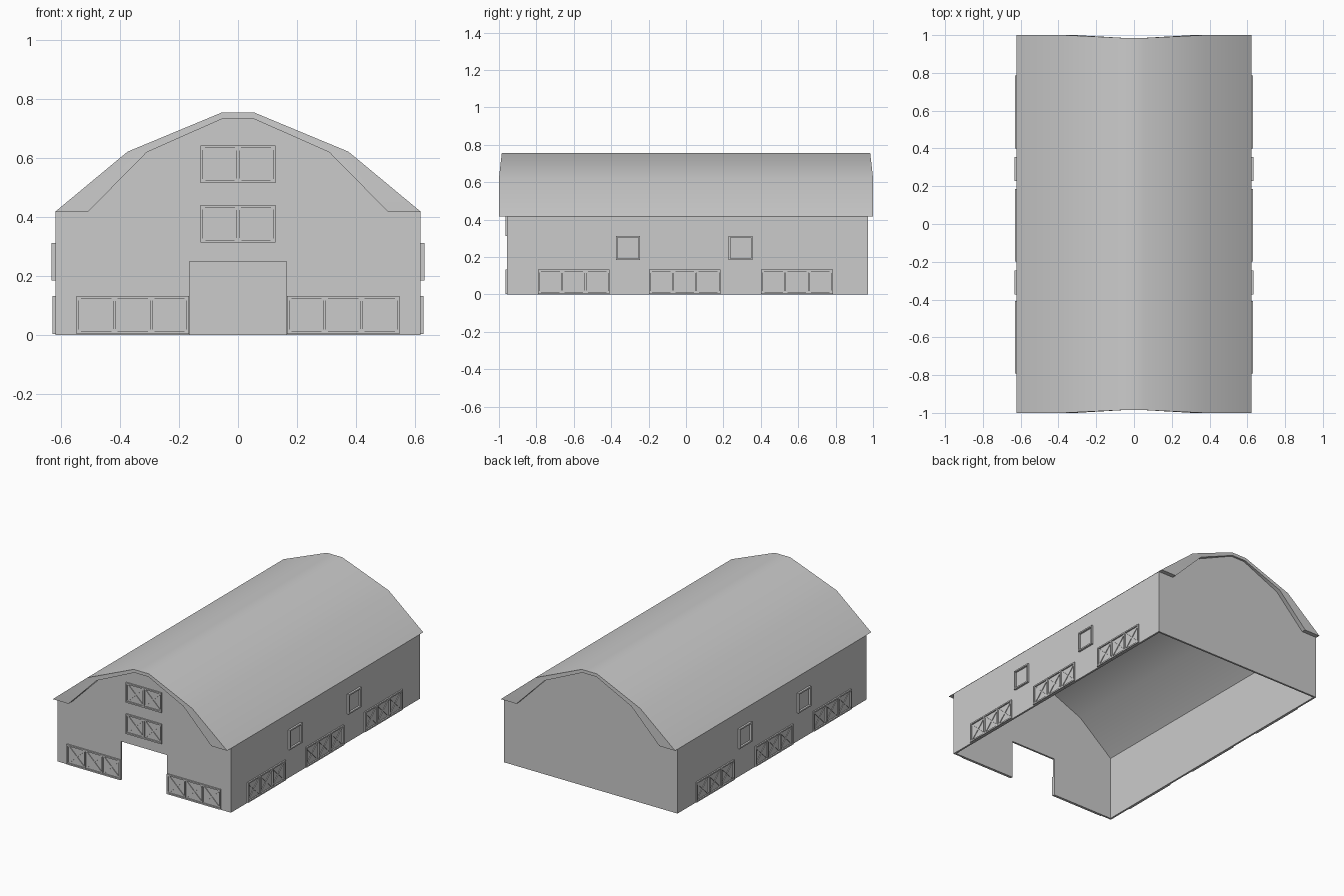
import bpy, bmesh, math

if "Cube" in bpy.data.objects:
    bpy.data.objects.remove(bpy.data.objects["Cube"])

def finish(bm, name):
    bmesh.ops.recalc_face_normals(bm, faces=bm.faces[:])
    me = bpy.data.meshes.new(name)
    bm.to_mesh(me)
    bm.free()
    ob = bpy.data.objects.new(name, me)
    bpy.context.collection.objects.link(ob)
    return ob

def prism(bm, pts, d0, d1, place):
    """Extrude a 2D outline from depth d0 to d1; place maps (u, v, d) to 3D."""
    a = [bm.verts.new(place(u, v, d0)) for u, v in pts]
    b = [bm.verts.new(place(u, v, d1)) for u, v in pts]
    bm.faces.new(a)
    bm.faces.new(b[::-1])
    for i in range(len(pts)):
        j = (i + 1) % len(pts)
        bm.faces.new((a[i], a[j], b[j], b[i]))

def rect(u0, u1, v0, v1):
    return [(u0, v0), (u1, v0), (u1, v1), (u0, v1)]

def mirrored(half):
    return [(-x, z) for x, z in half] + [(x, z) for x, z in reversed(half)]

FRONT, BACK, SIDE = -0.957, 0.972, 0.62
outer = mirrored([(0.622, 0.417), (0.375, 0.622), (0.055, 0.755)])
inner = mirrored([(0.608, 0.417), (0.37, 0.612), (0.054, 0.744)])
rim = mirrored([(0.51, 0.417), (0.31, 0.62), (0.05, 0.735)])

# Roof: one shell lofted around its thickness, with a deep rim at each end
def end_y(z, s):
    return s * (0.985 if z > 0.7 else 1.0)

stations = [
    [(x, end_y(z, -1), z) for x, z in outer],
    [(x, end_y(z, -1), z) for x, z in rim],
    [(x, FRONT + 0.006, z) for x, z in rim],
    [(x, FRONT + 0.006, z) for x, z in inner],
    [(x, BACK - 0.006, z) for x, z in inner],
    [(x, BACK - 0.006, z) for x, z in rim],
    [(x, end_y(z, 1), z) for x, z in rim],
    [(x, end_y(z, 1), z) for x, z in outer],
]
bm = bmesh.new()
rows = [[bm.verts.new(p) for p in s] for s in stations]
n = len(rows)
for i in range(n):
    a, b = rows[i], rows[(i + 1) % n]
    for k in range(len(a) - 1):
        bm.faces.new((a[k], a[k + 1], b[k + 1], b[k]))
for k in (0, -1):  # flat eave undersides: two rims and two long strips
    e = [r[k] for r in rows]
    bm.faces.new((e[0], e[1], e[2], e[3]))
    bm.faces.new((e[0], e[3], e[4], e[7]))
    bm.faces.new((e[4], e[5], e[6], e[7]))
roof = finish(bm, "roof")
bpy.context.view_layer.objects.active = roof
roof.select_set(True)
bpy.ops.object.shade_smooth_by_angle(angle=math.radians(30))
roof.select_set(False)

# Gable walls: the front one has the doorway notched out
def front_map(u, v, d):
    return (u, d, v)

gable = [(-SIDE, 0)] + mirrored([(SIDE, 0.416), (0.372, 0.618), (0.054, 0.75)]) + [(SIDE, 0)]
door = [(0.165, 0), (0.165, 0.25), (-0.165, 0.25), (-0.165, 0)]
bm = bmesh.new()
prism(bm, gable + door, FRONT, FRONT + 0.012, front_map)
finish(bm, "front_wall")
bm = bmesh.new()
prism(bm, gable, BACK - 0.012, BACK, front_map)
finish(bm, "back_wall")

# Side walls
for s, label in ((-1, "left"), (1, "right")):
    bm = bmesh.new()
    prism(bm, rect(FRONT + 0.012, BACK - 0.012, 0, 0.418), SIDE - 0.012, SIDE,
          lambda u, v, d: (s * d, u, v))
    finish(bm, label + "_wall")

# Framed panels standing proud of a wall, optionally cross-braced
def panels(name, place, u0, u1, v0, v1, count, depth, braced=True, t=0.009):
    bm = bmesh.new()
    back = -0.003
    for v in (v0, v1 - t):
        prism(bm, rect(u0, u1, v, v + t), back, depth, place)
    step = (u1 - u0 - t) / count
    for i in range(count + 1):
        u = u0 + i * step
        prism(bm, rect(u, u + t, v0 + t, v1 - t), back, depth, place)
    if braced:
        h = 0.006
        b, c = v0 + t, v1 - t
        for i in range(count):
            l, r = u0 + i * step + t, u0 + (i + 1) * step
            prism(bm, [(l, b), (l + h, b), (r, c - h), (r, c), (r - h, c), (l, b + h)],
                  back, depth * 0.5, place)
            prism(bm, [(r, b), (r, b + h), (l + h, c), (l, c), (l, c - h), (r - h, b)],
                  back, depth * 0.45, place)
    finish(bm, name)

# Front stall gates and loft doors
def on_front(u, v, d):
    return (u, FRONT - d, v)

panels("front_gate_left", on_front, -0.548, -0.166, 0.003, 0.132, 3, 0.009)
panels("front_gate_right", on_front, 0.166, 0.548, 0.003, 0.132, 3, 0.009)
panels("loft_door_lower", on_front, -0.127, 0.127, 0.313, 0.441, 2, 0.009)
panels("loft_door_upper", on_front, -0.127, 0.127, 0.515, 0.643, 2, 0.009)

# Side stall gates and windows
for s, label in ((-1, "left"), (1, "right")):
    def on_side(u, v, d):
        return (s * (SIDE + d), u, v)
    for i, y in enumerate((-0.6, -0.007, 0.593)):
        panels(f"{label}_gate_{i + 1}", on_side, y - 0.192, y + 0.192, 0.003, 0.132, 3, 0.009)
    for i, y in enumerate((-0.31, 0.292)):
        panels(f"{label}_window_{i + 1}", on_side, y - 0.064, y + 0.064, 0.184, 0.312, 1, 0.013, False)
